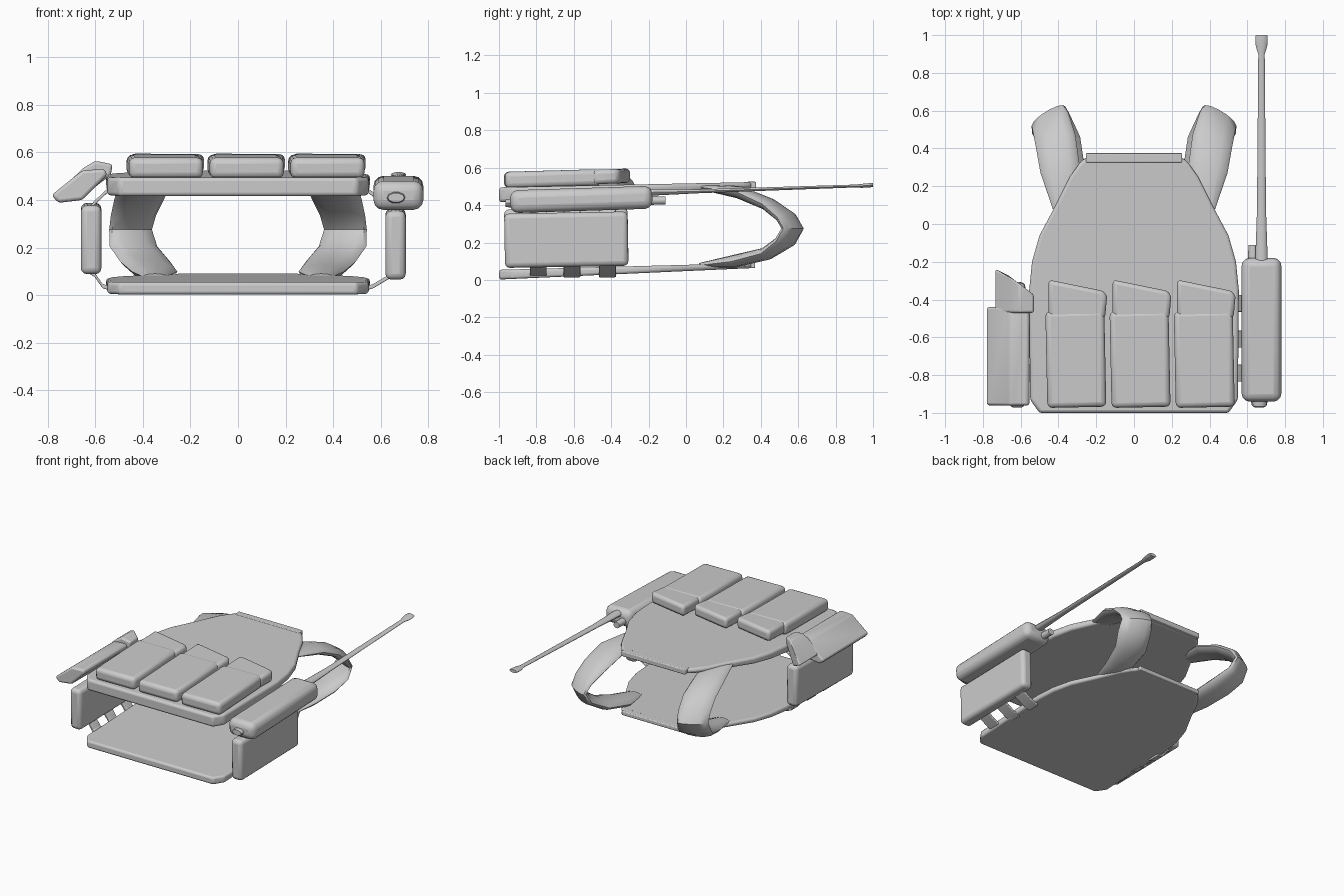
import bpy, bmesh, math
from mathutils import Vector, Matrix, Euler

cube = bpy.data.objects.get("Cube")
if cube:
    bpy.data.objects.remove(cube, do_unlink=True)

grey = bpy.data.materials.new("plain_grey")
grey.use_nodes = True
GREY = (0.6, 0.6, 0.6, 1)
grey.diffuse_color = GREY
grey.node_tree.nodes["Principled BSDF"].inputs["Base Color"].default_value = GREY


def finish(name, bm, bevel=0.0, segments=3):
    """Turn a bmesh into a smooth, softly bevelled object."""
    bmesh.ops.recalc_face_normals(bm, faces=bm.faces)
    mesh = bpy.data.meshes.new(name)
    bm.to_mesh(mesh)
    bm.free()
    mesh.materials.append(grey)
    obj = bpy.data.objects.new(name, mesh)
    bpy.context.collection.objects.link(obj)
    if bevel:
        mod = obj.modifiers.new("soft_edges", "BEVEL")
        mod.width = bevel
        mod.segments = segments
        mod.limit_method = "ANGLE"
        mod.angle_limit = math.radians(35)
    bpy.ops.object.select_all(action="DESELECT")
    obj.select_set(True)
    bpy.context.view_layer.objects.active = obj
    bpy.ops.object.shade_smooth_by_angle(angle=math.radians(40))
    return obj


def loft(name, rings, bevel=0.0):
    """Skin a list of equal-length point rings and cap both ends."""
    bm = bmesh.new()
    loops = [[bm.verts.new(p) for p in ring] for ring in rings]
    n = len(loops[0])
    for a, b in zip(loops, loops[1:]):
        for i in range(n):
            j = (i + 1) % n
            bm.faces.new((a[i], a[j], b[j], b[i]))
    bm.faces.new(loops[0])
    bm.faces.new(loops[-1])
    return finish(name, bm, bevel)


def box(name, center, size, bevel, rot=(0, 0, 0)):
    bm = bmesh.new()
    bmesh.ops.create_cube(bm, size=1)
    mat = Matrix.LocRotScale(Vector(center), Euler(rot), Vector(size))
    bmesh.ops.transform(bm, matrix=mat, verts=bm.verts)
    return finish(name, bm, bevel)


def rod(name, stations, sides=10):
    """Sweep an ellipse along y; each station is x, y, z, width, height."""
    turn = [2 * math.pi * i / sides for i in range(sides)]
    return loft(name, [[(x + w * math.cos(t), y, z + h * math.sin(t)) for t in turn]
                       for x, y, z, w, h in stations])


# Front and back armour panels: tapered outline between two sloping planes
half = [(0.50, -1.0), (0.55, -0.93), (0.555, -0.35), (0.54, -0.2), (0.50, -0.06),
        (0.42, 0.09), (0.34, 0.25), (0.29, 0.32), (0.26, 0.35)]
outline = half + [(-x, y) for x, y in reversed(half)]


def panel(name, bottom, top, bevel):
    def level(y, ends):
        return ends[0] + (ends[1] - ends[0]) * (y + 1) / 1.35
    loft(name, [[(x, y, level(y, ends)) for x, y in outline] for ends in (bottom, top)], bevel)


panel("front_panel", (0.415, 0.488), (0.495, 0.523), 0.016)
panel("back_panel", (0.002, 0.063), (0.054, 0.09), 0.014)
box("front_panel_hem", (0, 0.35, 0.507), (0.51, 0.05, 0.036), 0.006)
box("back_panel_hem", (0, 0.345, 0.077), (0.51, 0.05, 0.028), 0.006)

# Shoulder straps: centre x, y, z, half width, sideways lean
path = [(0.38, 0.08, 0.495, 0.05, 0), (0.39, 0.28, 0.47, 0.105, 0.1),
        (0.415, 0.44, 0.405, 0.105, 0.3), (0.44, 0.535, 0.335, 0.095, 0.5),
        (0.452, 0.57, 0.275, 0.09, 0.55), (0.44, 0.53, 0.205, 0.1, 0.5),
        (0.39, 0.43, 0.14, 0.105, 0.3), (0.35, 0.25, 0.098, 0.095, 0.1),
        (0.35, 0.07, 0.078, 0.05, 0)]
for side, label in ((1, "left"), (-1, "right")):
    rings = []
    for i, (x, y, z, w, lean) in enumerate(path):
        p, q = path[max(i - 1, 0)], path[min(i + 1, len(path) - 1)]
        normal = Vector((0, p[2] - q[2], q[1] - p[1])).normalized()
        across = Vector((1, -lean, 0))
        thick = 0.012 if i in (0, len(path) - 1) else 0.034
        ring = []
        for k in range(12):
            t = math.pi * k / 6
            v = Vector((x, y, z)) + across * w * math.cos(t) + normal * thick * math.sin(t)
            ring.append((side * v.x, v.y, v.z))
        rings.append(ring)
    loft(label + "_shoulder_strap", rings)

# Side panels and the webbing that ties them to the armour panels
for label, side, x, z in (("left", 1, 0.663, 0.215), ("right", -1, 0.618, 0.238)):
    box(label + "_side_panel", (side * x, -0.64, z), (0.086, 0.66, 0.29), 0.026,
        (math.radians(1), 0, 0))
    for n, y in enumerate((-0.79, -0.61, -0.42)):
        low = [(0.52, 0.022), (0.57, 0.038), (x - 0.015, 0.085), (x + 0.01, 0.1)]
        high = [(0.52, 0.455), (0.56, 0.43), (x - 0.01, z + 0.145), (x + 0.01, z + 0.12)]
        for end, curve in (("lower", low), ("upper", high)):
            loft(f"{label}_{end}_webbing_{n + 1}",
                 [[(side * a, y - 0.045, b - 0.009), (side * a, y + 0.045, b - 0.009),
                   (side * a, y + 0.045, b + 0.009), (side * a, y - 0.045, b + 0.009)]
                  for a, b in curve], 0.004)

# Three chest pouches, each with a slanted closing flap
tilt = math.radians(1.6)
for n in range(3):
    cx = -0.308 + 0.34 * n
    box(f"chest_pouch_{n + 1}", (cx, -0.715, 0.541), (0.312, 0.51, 0.088), 0.026,
        (tilt, 0, math.radians(1.2)))
    flap = [(-0.145, -0.50), (0.155, -0.50), (0.165, -0.385), (0.15, -0.355), (-0.145, -0.295)]
    loft(f"chest_pouch_flap_{n + 1}",
         [[(cx + x, y, h + 0.04 * (y + 0.4)) for x, y in flap] for h in (0.515, 0.592)], 0.022)

# Angled pouch on the right side with its tapered cap
section = [(-0.785, 0.42), (-0.655, 0.525), (-0.56, 0.53), (-0.55, 0.505),
           (-0.655, 0.40), (-0.755, 0.388)]
loft("side_pouch", [[(x, y, z) for x, z in section] for y in (-0.96, -0.44)], 0.014)
cap = [(-0.74, 0.45), (-0.65, 0.535), (-0.60, 0.565), (-0.528, 0.55),
       (-0.535, 0.505), (-0.66, 0.41)]
loft("side_pouch_cap",
     [[(x, -0.47, z) for x, z in cap],
      [(x, min(-0.235, -0.24 - 0.8 * (x + 0.70)), z) for x, z in cap]], 0.012)

# Radio on the left side, with knobs and a flat whip antenna
box("radio_body", (0.675, -0.56, 0.43), (0.21, 0.76, 0.122), 0.042, (math.radians(1.8), 0, 0))
rod("radio_base_knob", [(0.665, -0.965, 0.41, 0.035, 0.02), (0.665, -0.90, 0.41, 0.045, 0.03)])
rod("radio_dial", [(0.63, -0.22, 0.425, 0.028, 0.026), (0.63, -0.11, 0.425, 0.024, 0.022)])
rod("antenna", [(0.675, -0.22, 0.468, 0.034, 0.022), (0.675, -0.16, 0.469, 0.032, 0.018),
                (0.675, 0.07, 0.474, 0.024, 0.011), (0.675, 0.9, 0.502, 0.017, 0.008),
                (0.675, 0.94, 0.503, 0.03, 0.011), (0.675, 0.98, 0.506, 0.033, 0.012),
                (0.675, 1.0, 0.507, 0.03, 0.011)])
